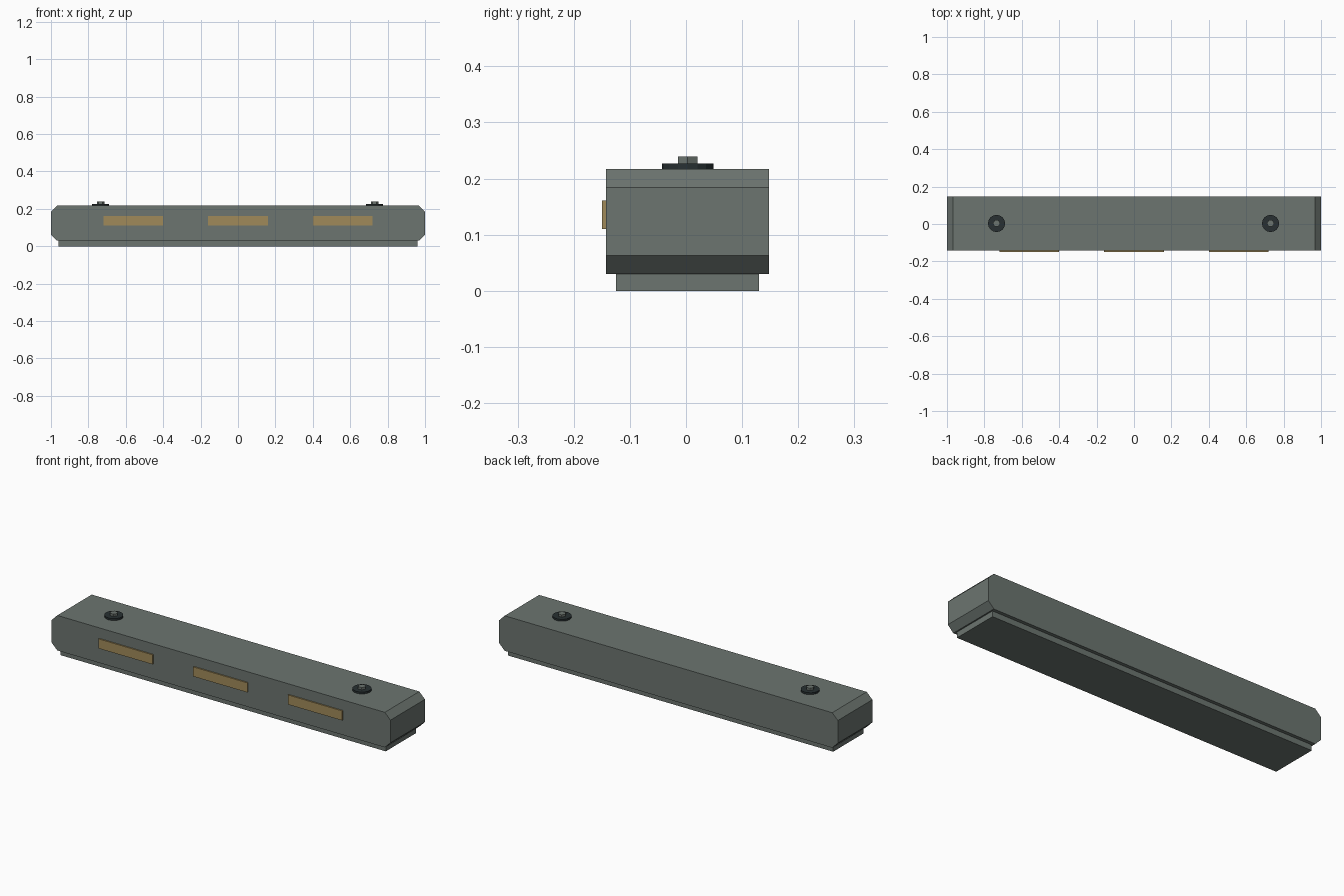
import bpy, bmesh, math

if "Cube" in bpy.data.objects:
    bpy.data.objects.remove(bpy.data.objects["Cube"])

def material(name, rgb):
    m = bpy.data.materials.new(name)
    m.diffuse_color = (*rgb, 1)
    m.use_nodes = True
    m.node_tree.nodes["Principled BSDF"].inputs["Base Color"].default_value = m.diffuse_color
    return m

GREY = material("grey green metal", (0.150, 0.178, 0.162))
DARK = material("dark metal", (0.021, 0.030, 0.032))
BRASS = material("ochre", (0.352, 0.254, 0.102))
YC = 0.003  # body centre in y

def finish(bm, name, mat):
    bmesh.ops.recalc_face_normals(bm, faces=bm.faces)
    me = bpy.data.meshes.new(name)
    bm.to_mesh(me)
    bm.free()
    me.materials.append(mat)
    ob = bpy.data.objects.new(name, me)
    bpy.context.collection.objects.link(ob)
    return ob

def prism(name, profile, y0, y1, mat):
    """Extrude an x-z profile along y."""
    bm = bmesh.new()
    face = bm.faces.new([bm.verts.new((x, y0, z)) for x, z in profile])
    ext = bmesh.ops.extrude_face_region(bm, geom=[face])
    for v in ext["geom"]:
        if isinstance(v, bmesh.types.BMVert):
            v.co.y = y1
    return finish(bm, name, mat)

def box(name, x0, x1, y0, y1, z0, z1, mat):
    return prism(name, [(x0, z0), (x1, z0), (x1, z1), (x0, z1)], y0, y1, mat)

def disc(name, x, r, z0, z1, sides, mat):
    """Upright cylinder with a corner on +x."""
    bm = bmesh.new()
    ring = [bm.verts.new((x + r * math.cos(math.tau * i / sides),
                          YC + r * math.sin(math.tau * i / sides), z0))
            for i in range(sides)]
    ext = bmesh.ops.extrude_face_region(bm, geom=[bm.faces.new(ring)])
    for v in ext["geom"]:
        if isinstance(v, bmesh.types.BMVert):
            v.co.z = z1
    return finish(bm, name, mat)

# Main bar with chamfered ends
half = [(0.967, 0.03), (1.0, 0.063), (1.0, 0.184), (0.967, 0.217)]
prism("bar_body", half + [(-x, z) for x, z in reversed(half)], -0.143, 0.148, GREY)

# Narrower foot under the bar
box("base_foot", -0.96, 0.96, -0.125, 0.130, 0.0, 0.031, GREY)

# Three inlaid plates on the front
for i, x in enumerate((-0.56, 0.0, 0.56)):
    box(f"front_plate_{i + 1}", x - 0.16, x + 0.16, -0.150, -0.142, 0.11, 0.161, BRASS)

# Washer and hex bolt near each end
for side, x in (("left", -0.735), ("right", 0.73)):
    disc(f"washer_{side}", x, 0.046, 0.216, 0.227, 16, DARK)
    disc(f"bolt_head_{side}", x, 0.02, 0.226, 0.239, 6, GREY)
